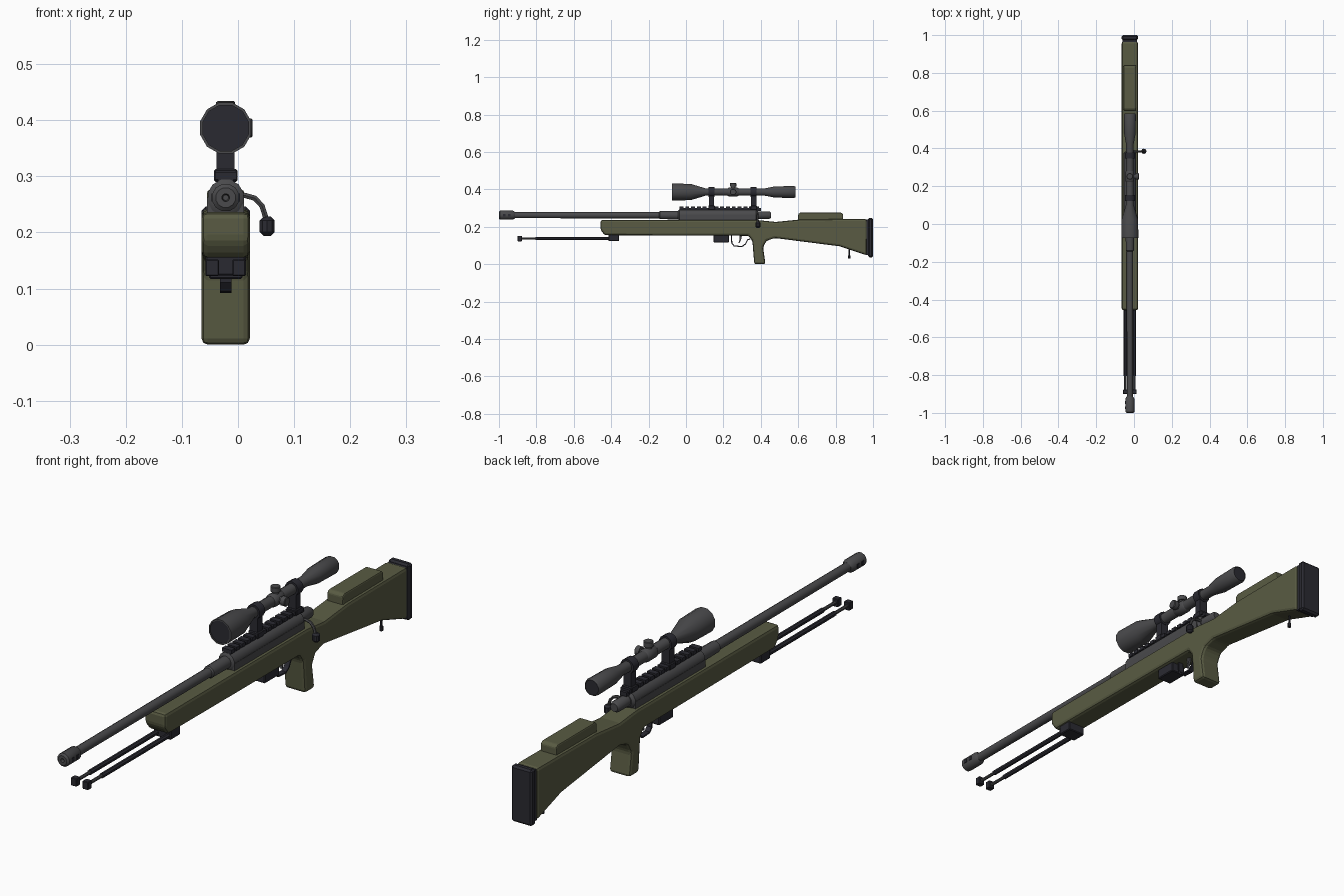
import bpy, bmesh, math
from mathutils import Matrix, Vector

if "Cube" in bpy.data.objects:
    bpy.data.objects.remove(bpy.data.objects["Cube"])

CX = -0.022      # centre plane of the rifle
BORE = 0.262     # height of the barrel axis
SIGHT = 0.386    # height of the scope axis


def material(name, rgb):
    m = bpy.data.materials.new(name)
    m.use_nodes = True
    m.diffuse_color = (*rgb, 1)
    m.node_tree.nodes["Principled BSDF"].inputs["Base Color"].default_value = (*rgb, 1)
    return m


GREEN = material("olive green", (0.10, 0.105, 0.056))
GREY = material("gunmetal grey", (0.068, 0.068, 0.072))
BLACK = material("blue black", (0.023, 0.023, 0.031))


def finish(name, bm, mat, smooth=False, bevel=0, segments=2):
    bmesh.ops.recalc_face_normals(bm, faces=bm.faces)
    mesh = bpy.data.meshes.new(name)
    bm.to_mesh(mesh)
    bm.free()
    mesh.materials.append(mat)
    if smooth:
        mesh.polygons.foreach_set("use_smooth", [True] * len(mesh.polygons))
        mesh.set_sharp_from_angle(angle=math.radians(35))
    ob = bpy.data.objects.new(name, mesh)
    bpy.context.collection.objects.link(ob)
    if bevel:
        mod = ob.modifiers.new("Bevel", "BEVEL")
        mod.width, mod.segments = bevel, segments
        mod.limit_method = "ANGLE"
        mod.angle_limit = math.radians(25)
    return ob


def box(name, x, y, z, mat, bevel=0):
    """Box from three (low, high) ranges; x is relative to the centre plane."""
    bm = bmesh.new()
    spans = [(x[0] + CX, x[1] + CX), y, z]
    size = Matrix.Diagonal([b - a for a, b in spans] + [1])
    centre = Matrix.Translation([(a + b) / 2 for a, b in spans])
    bmesh.ops.create_cube(bm, size=1, matrix=centre @ size)
    return finish(name, bm, mat, bevel=bevel, segments=1)


def prism(name, profile, half, mat, bevel=0):
    """Side profile of (y, z) points extruded across x."""
    bm = bmesh.new()
    face = bm.faces.new([bm.verts.new((CX - half, y, z)) for y, z in profile])
    new = bmesh.ops.extrude_face_region(bm, geom=[face])["geom"]
    verts = [v for v in new if isinstance(v, bmesh.types.BMVert)]
    bmesh.ops.translate(bm, verts=verts, vec=(half * 2, 0, 0))
    return finish(name, bm, mat, bevel=bevel)


def lathe(name, profile, mat, origin, axis=(0, 1, 0), sides=12):
    """Turned part from (distance along axis, radius) points."""
    bm = bmesh.new()
    rings = []
    for d, r in profile:
        ring = []
        for i in range(sides):
            a = math.tau * (i + 0.5) / sides
            ring.append(bm.verts.new((r * math.cos(a), r * math.sin(a), d)))
        rings.append(ring)
    for p, q in zip(rings, rings[1:]):
        for i in range(sides):
            j = (i + 1) % sides
            bm.faces.new((p[i], p[j], q[j], q[i]))
    bm.faces.new(rings[0])
    bm.faces.new(rings[-1])
    turn = Vector((0, 0, 1)).rotation_difference(Vector(axis)).to_matrix().to_4x4()
    bm.transform(Matrix.Translation(origin) @ turn)
    return finish(name, bm, mat, smooth=True)


# Stock with integral pistol grip
prism("stock", [(-0.457, 0.236), (-0.457, 0.185), (-0.435, 0.155), (0.335, 0.152),
                (0.355, 0.125), (0.365, 0.0), (0.425, 0.0), (0.412, 0.09), (0.43, 0.125),
                (0.475, 0.14), (0.82, 0.096), (0.967, 0.047), (0.967, 0.242),
                (0.62, 0.240), (0.48, 0.226), (0.38, 0.236)],
      0.043, GREEN, bevel=0.011)
prism("cheek_rest", [(0.60, 0.232), (0.60, 0.268), (0.61, 0.276), (0.83, 0.276),
                     (0.84, 0.268), (0.84, 0.232)], 0.033, GREEN, bevel=0.005)
box("butt_spacer", (-0.038, 0.038), (0.96, 0.978), (0.048, 0.238), BLACK)
box("butt_pad", (-0.043, 0.043), (0.973, 1.0), (0.037, 0.246), BLACK, bevel=0.007)
lathe("sling_stud", [(0.03, 0.007), (0.046, 0.007), (0.046, 0.004), (0.088, 0.004)],
      BLACK, (CX, 0.873, 0), axis=(0, 0, 1), sides=8)

# Barrel, muzzle brake and receiver
bore = (CX, 0, BORE)
lathe("barrel", [(-0.93, 0.0165), (-0.145, 0.0175), (-0.14, 0.022), (-0.03, 0.023)], GREY, bore)
lathe("muzzle_brake", [(-0.975, 0.005), (-1.0, 0.007), (-1.0, 0.018), (-0.994, 0.025),
                       (-0.925, 0.025), (-0.913, 0.017)], GREY, bore)
for side in (-1, 1):
    for y in (-0.972, -0.945):
        x = sorted((side * 0.018, side * 0.0255))
        box("muzzle_port", x, (y - 0.007, y + 0.007), (BORE - 0.007, BORE + 0.007), BLACK)
lathe("receiver", [(-0.042, 0.024), (-0.036, 0.033), (0.375, 0.033), (0.385, 0.024)], GREY, bore)
box("receiver_bed", (-0.033, 0.033), (-0.036, 0.375), (0.225, 0.262), GREY)
lathe("bolt_body", [(0.37, 0.021), (0.445, 0.021), (0.455, 0.015)], GREY, bore)

# Sight rail with cross slots
box("rail_base", (-0.014, 0.014), (-0.035, 0.40), (0.285, 0.300), BLACK)
teeth = 14
for i in range(teeth):
    y = -0.035 + i * 0.435 / teeth
    box("rail_tooth", (-0.019, 0.019), (y, y + 0.021), (0.294, 0.308), BLACK)

# Bolt handle and knob
curve = bpy.data.curves.new("bolt_handle_path", "CURVE")
curve.dimensions = "3D"
curve.bevel_depth, curve.bevel_resolution = 0.0055, 1
path = [(CX, BORE), (0.012, 0.266), (0.030, 0.261), (0.043, 0.247), (0.052, 0.218)]
spline = curve.splines.new("POLY")
spline.points.add(len(path) - 1)
for point, (x, z) in zip(spline.points, path):
    point.co = (x, 0.383, z, 1)
temp = bpy.data.objects.new("bolt_handle_path", curve)
mesh = bpy.data.meshes.new_from_object(temp)
bpy.data.objects.remove(temp)
bm = bmesh.new()
bm.from_mesh(mesh)
finish("bolt_handle", bm, GREY, smooth=True)
lathe("bolt_knob", [(-0.018, 0.007), (-0.011, 0.014), (0.009, 0.014), (0.016, 0.007)],
      BLACK, (0.052, 0.385, 0.212), axis=(0, 0, 1), sides=10)

# Telescopic sight
sight = (CX, 0, SIGHT)
lathe("scope_body", [(-0.068, 0.042), (-0.075, 0.042), (-0.075, 0.047), (0.025, 0.045),
                     (0.105, 0.020), (0.42, 0.020), (0.475, 0.031), (0.578, 0.033),
                     (0.586, 0.029), (0.580, 0.027)], GREY, sight)
lathe("front_lens", [(-0.072, 0.0425), (-0.066, 0.0425)], BLACK, sight)
lathe("rear_lens", [(0.578, 0.0275), (0.584, 0.0275)], BLACK, sight)
lathe("turret_collar", [(0.222, 0.020), (0.228, 0.024), (0.275, 0.024), (0.281, 0.020)],
      GREY, sight)
for name, axis in (("elevation_turret", (0, 0, 1)), ("windage_turret", (1, 0, 0))):
    lathe(name, [(0.0, 0.012), (0.029, 0.012), (0.029, 0.0175), (0.046, 0.0175),
                 (0.048, 0.015)], GREY, (CX, 0.252, SIGHT), axis=axis)

# Scope mounts
for y in (0.137, 0.362):
    lathe("scope_ring", [(y - 0.016, 0.027), (y + 0.016, 0.027)], BLACK, sight)
    box("mount_post", (-0.016, 0.016), (y - 0.014, y + 0.014), (0.30, SIGHT - 0.015), BLACK)
    box("mount_foot", (-0.021, 0.021), (y - 0.018, y + 0.018), (0.290, 0.313), BLACK, bevel=0.003)

# Magazine, trigger and guard
box("magazine", (-0.030, 0.030), (0.147, 0.231), (0.117, 0.16), BLACK, bevel=0.003)
prism("trigger", [(0.285, 0.158), (0.300, 0.158), (0.296, 0.135), (0.286, 0.113),
                  (0.281, 0.115), (0.287, 0.135)], 0.005, GREY)
bm = bmesh.new()
guard = [(0.243, 0.156), (0.245, 0.112), (0.258, 0.097), (0.300, 0.095), (0.318, 0.108),
         (0.330, 0.132), (0.345, 0.135)]
rows = [[bm.verts.new((CX + x, y, z)) for x in (-0.010, 0.010)] for y, z in guard]
for p, q in zip(rows, rows[1:]):
    bm.faces.new((p[0], p[1], q[1], q[0]))
strip = finish("trigger_guard", bm, BLACK)
solid = strip.modifiers.new("Solidify", "SOLIDIFY")
solid.thickness, solid.offset = 0.006, 0

# Folded bipod
box("bipod_mount", (-0.036, 0.036), (-0.415, -0.357), (0.123, 0.16), BLACK, bevel=0.003)
for side in (-1, 1):
    x = side * 0.024
    at = (CX + x, 0, 0.137)
    lathe("bipod_leg", [(-0.805, 0.0095), (-0.40, 0.0095)], BLACK, at, sides=8)
    lathe("bipod_leg_tip", [(-0.89, 0.0065), (-0.80, 0.0065)], GREY, at, sides=8)
    box("bipod_foot", (x - 0.012, x + 0.012), (-0.900, -0.877), (0.122, 0.152), BLACK, bevel=0.002)
